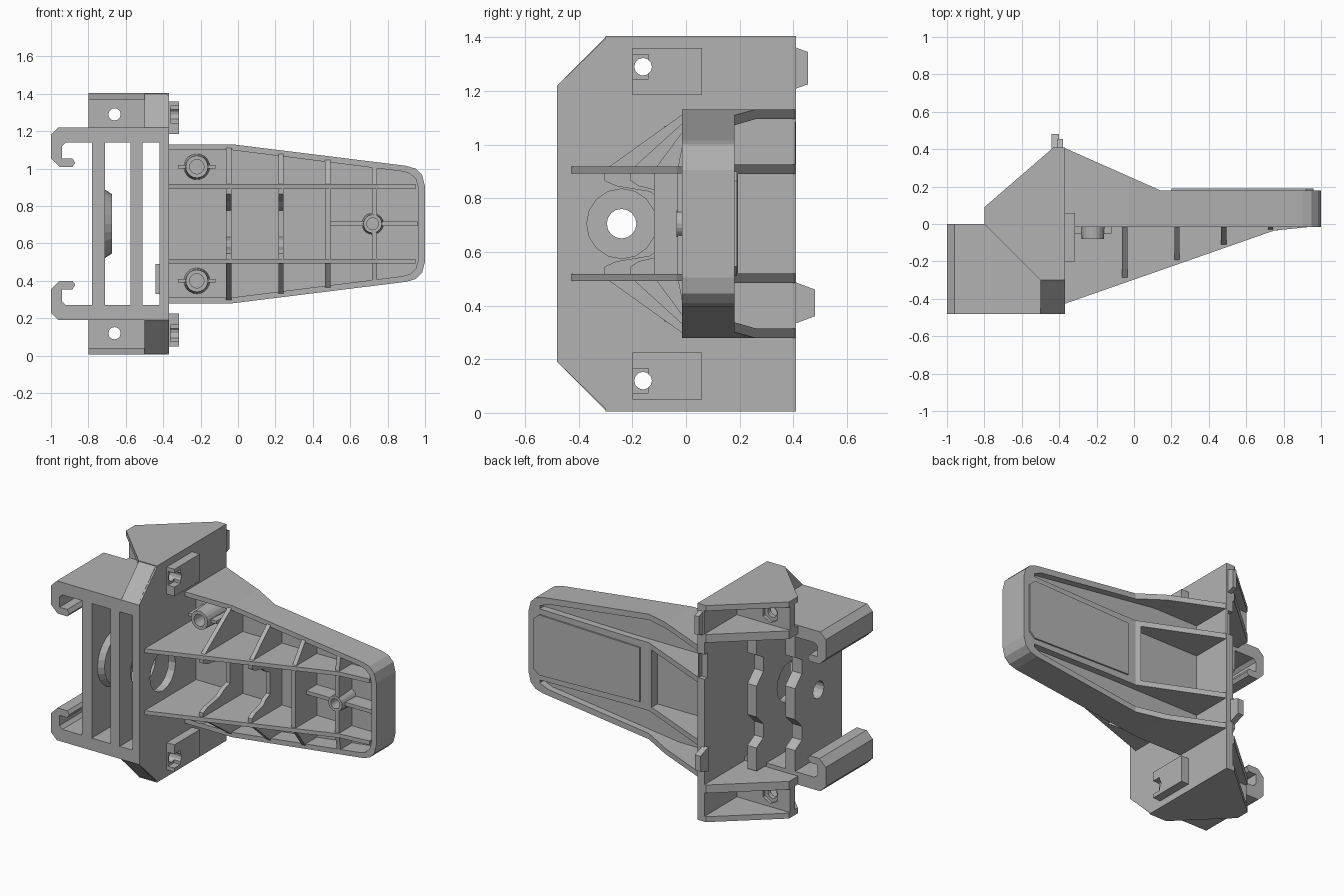
import bpy, bmesh, math
from mathutils import Matrix, Vector

if "Cube" in bpy.data.objects:
    bpy.data.objects.remove(bpy.data.objects["Cube"], do_unlink=True)

MID = 0.705  # height of the mirror plane
grey = bpy.data.materials.new("plain grey")
grey.use_nodes = True
grey.diffuse_color = (0.45, 0.45, 0.45, 1)
grey.node_tree.nodes["Principled BSDF"].inputs["Base Color"].default_value = grey.diffuse_color


def finish(name, bm):
    bmesh.ops.recalc_face_normals(bm, faces=bm.faces)
    mesh = bpy.data.meshes.new(name)
    bm.to_mesh(mesh)
    bm.free()
    mesh.materials.append(grey)
    ob = bpy.data.objects.new(name, mesh)
    bpy.context.collection.objects.link(ob)
    return ob


def prism(name, pts, axis, lo, hi):
    """Extrude a 2D profile along an axis; z is measured from the mirror plane."""
    def place(a, b, t):
        return {"x": (t, a, MID + b), "y": (a, t, MID + b), "z": (a, b, MID + t)}[axis]
    bm = bmesh.new()
    ends = [[bm.verts.new(place(a, b, t)) for a, b in pts] for t in (lo, hi)]
    bm.faces.new(ends[0])
    bm.faces.new(ends[1])
    n = len(pts)
    for i in range(n):
        j = (i + 1) % n
        bm.faces.new((ends[0][i], ends[0][j], ends[1][j], ends[1][i]))
    return finish(name, bm)


def box(name, x, y, z):
    return prism(name, [(x[0], y[0]), (x[1], y[0]), (x[1], y[1]), (x[0], y[1])], "z", *z)


def rod(name, axis, centre, r1, r2, lo, hi, sides=16):
    bm = bmesh.new()
    bmesh.ops.create_cone(bm, cap_ends=True, segments=sides, radius1=r1, radius2=r2, depth=hi - lo)
    way = Vector((1, 0, 0)) if axis == "x" else Vector((0, 1, 0))
    turn = way.to_track_quat("Z", "Y").to_matrix().to_4x4()
    a, b = centre
    t = (lo + hi) / 2
    spot = (t, a, MID + b) if axis == "x" else (a, t, MID + b)
    bmesh.ops.transform(bm, matrix=Matrix.Translation(spot) @ turn, verts=bm.verts)
    return finish(name, bm)


def cut(ob, *cutters):
    for c in cutters:
        c.hide_render = True
        mod = ob.modifiers.new("cut", "BOOLEAN")
        mod.operation, mod.solver, mod.object = "DIFFERENCE", "EXACT", c
        bpy.context.view_layer.objects.active = ob
        bpy.ops.object.modifier_apply(modifier=mod.name)
        bpy.data.objects.remove(c, do_unlink=True)


def flip(pts, s):
    return [(a, s * b) for a, b in pts]


def both(pts):
    """Close a half profile by mirroring it across the middle plane."""
    return pts + [(a, -b) for a, b in reversed(pts)]


def span(s, lo, hi):
    return tuple(sorted((s * lo, s * hi)))


# Main mounting plate with its large bore, screw holes and edge notch
plate = prism("mounting_plate", both([(-.48, .515), (-.3, .69), (.06, .7), (.41, .69)]), "x", -.42, -.37)
cut(plate, rod("bore", "x", (-.24, 0), .13, .13, -.5, -.3),
    box("notch", (-.5, -.3), (.38, .5), (.22, .38)))
for s in (1, -1):
    cut(plate, rod("screw_hole", "x", (-.16, s * .585), .033, .033, -.5, -.3, 12))
box("lower_tab", (-.44, -.4), (.4, .48), (-.345, -.245))
prism("lower_tab_wedge", [(.4, -.375), (.48, -.345), (.48, -.245), (.4, -.215)], "x", -.44, -.4)
prism("upper_tab", [(.4, .5), (.455, .52), (.455, .64), (.4, .66)], "x", -.41, -.38)

# Two upright walls with stepped rear edges
def wall(name, x0, x1, back, radius):
    half = [(-.48, .45), (back, .45), (back, .3), (back - .07, .26), (back - .07, .17), (back, .1)]
    ob = prism(name, both(half), "x", x0, x1)
    cut(ob, rod("hole", "x", (-.24, 0), radius, radius, x0 - .1, x1 + .1))
    return ob


wall("outer_wall", -.78, -.71, 0, .055)
wall("inner_wall", -.575, -.51, .1, .13)
boss = rod("wall_boss", "x", (-.24, 0), .185, .16, -.715, -.675, 24)
cut(boss, rod("hole", "x", (-.24, 0), .055, .055, -.8, -.6))

HOOK = [(-.37, .515), (-.96, .515), (-1, .475), (-1, .35), (-.955, .305), (-.885, .305),
        (-.87, .325), (-.885, .35), (-.94, .35), (-.94, .415), (-.92, .435), (-.37, .435)]
EAR = [(-.8, 0), (-.8, .09), (-.43, .41), (-.37, .41), (-.37, -.3), (-.5, -.3)]

for s, side in ((1, "upper"), (-1, "lower")):
    # Hooked rail and the chamfered ear behind it
    prism(side + "_hook_rail", flip(HOOK, s), "y", -.48, 0)
    prism(side + "_ear_cover", EAR, "z", *span(s, .665, .7))
    prism(side + "_ear_shelf", EAR, "z", *span(s, .46, .513))
    prism(side + "_ear_chamfer", flip([(-.48, .44), (-.48, .515), (-.3, .695), (-.26, .695), (-.26, .44)], s),
          "x", -.5, -.38)
    web = box(side + "_ear_web", (-.8, -.4), (.03, .08), span(s, .49, .69))
    cut(web, rod("hole", "y", (-.66, s * .585), .033, .033, -.1, .2, 12),
        rod("nut_recess", "y", (-.66, s * .585), .06, .06, .06, .2, 6))
    # Slotted screw pad on the face of the plate
    pad = box(side + "_screw_pad", (-.38, -.315), (-.2, .06), span(s, .48, .655))
    cut(pad, box("slot", (-.36, -.2), (-.3, -.14), span(s, .54, .63)),
        rod("hole", "x", (-.16, s * .585), .033, .033, -.5, -.2, 12))

# Tapered arm: outer shell, sloped back, then front and rear pockets
OUTER = [(-.38, .425), (-.03, .425), (.9, .31), (.95, .295), (.985, .26), (1, .2)]
INNER = [(-.375, .395), (-.04, .395), (.88, .28), (.92, .268), (.95, .24), (.965, .19)]
arm = prism("arm_shell", both(OUTER), "y", -.015, .41)
cut(arm, prism("slope", [(-.39, .415), (.14, .18), (1.1, .18), (1.1, .6), (-.39, .6)], "z", -.6, .6),
    prism("front_pocket", both(INNER), "y", -.1, .1),
    box("rear_pocket", (-.37, .11), (.135, .6), (-.185, .185)))
for s in (1, -1):
    cut(arm, prism("groove", flip([(-.37, .22), (-.37, .39), (-.04, .39), (.86, .275), (.92, .25), (.92, .23), (.3, .22)], s),
                   "y", .135, .6))
prism("rear_panel", [(.2, -.175), (.92, -.195), (.96, -.16), (.96, .16), (.92, .195), (.2, .175)], "y", .175, .19)

# Long tapering ribs
for s, side in ((1, "upper"), (-1, "lower")):
    prism(side + "_long_rib", [(-.38, -.43), (.75, -.035), (.95, -.015), (.95, .12), (-.38, .12)],
          "z", *span(s, .187, .213))

# Cross ribs: scalloped between the long ribs, sloping down to the rim outside
for i, x in enumerate((-.05, .23, .48, .73)):
    top = min(-.02, -.43 + (x + .38) * .35) + .01
    rim = .41 - max(0, x + .03) * .124
    half = [(.12, rim), (-.01, rim), (top, .2), (top, .16)]
    if i < 2:
        half += [(top * .85, .14), (top * .45, .12), (top * .3, .09), (top * .1, .07)]
    prism("cross_rib_%d" % (i + 1), both(half), "x", x - .014, x + .014)
box("tip_web", (.49, .96), (-.005, .12), (-.012, .012))

# Screw bosses on the arm floor
def screw_boss(name, x, z, r, front):
    ob = rod(name, "y", (x, z), r * .85, r, front, .11, 20)
    cut(ob, rod("hole", "y", (x, z), r * .55, r * .55, front - .1, .09, 16))


for s, side in ((1, "upper"), (-1, "lower")):
    screw_boss(side + "_screw_boss", -.22, s * .305, .07, -.08)
    for k, x in enumerate((-.3, -.15)):
        box("%s_boss_fin_%d" % (side, k + 1), (x - .02, x + .03), (-.05, .11), (s * .305 - .01, s * .305 + .01))
cutter_x = .72
tip_parts = [bpy.data.objects["tip_web"], bpy.data.objects["cross_rib_4"]]
for part in tip_parts:
    cut(part, rod("clearance", "y", (cutter_x, 0), .045, .045, -.2, .09, 16))
screw_boss("tip_screw_boss", cutter_x, 0, .058, -.035)
